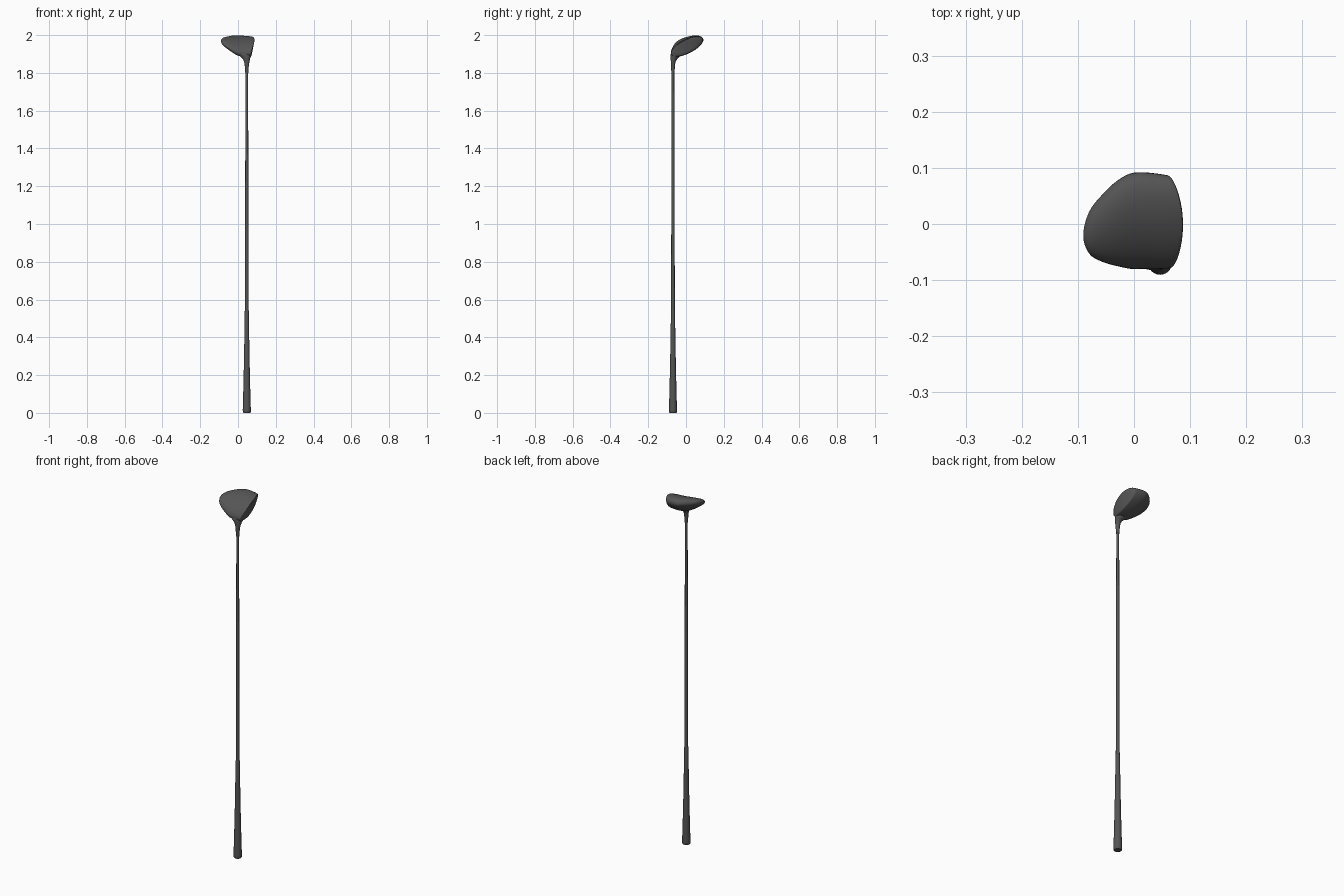
import bpy, bmesh
from math import cos, sin, pi

if "Cube" in bpy.data.objects:
    bpy.data.objects.remove(bpy.data.objects["Cube"])

AX, AY = 0.0465, -0.069  # shaft axis
dark = bpy.data.materials.new("dark_grey")
dark.diffuse_color = (0.09, 0.09, 0.09, 1)
dark.use_nodes = True
dark.node_tree.nodes["Principled BSDF"].inputs["Base Color"].default_value = dark.diffuse_color


def make_loft(name, rings, angle=0.7):
    """Skin a list of closed rings, cap both ends, smooth by angle."""
    bm = bmesh.new()
    loops = [[bm.verts.new(p) for p in r] for r in rings]
    n = len(rings[0])
    for a, b in zip(loops, loops[1:]):
        for i in range(n):
            j = (i + 1) % n
            bm.faces.new((a[i], a[j], b[j], b[i]))
    bm.faces.new(loops[0])
    bm.faces.new(loops[-1])
    bmesh.ops.recalc_face_normals(bm, faces=bm.faces)
    me = bpy.data.meshes.new(name)
    bm.to_mesh(me)
    bm.free()
    me.materials.append(dark)
    ob = bpy.data.objects.new(name, me)
    bpy.context.collection.objects.link(ob)
    bpy.ops.object.select_all(action='DESELECT')
    ob.select_set(True)
    bpy.context.view_layer.objects.active = ob
    bpy.ops.object.shade_smooth_by_angle(angle=angle)
    return ob


def ellipse(cx, cy, z, rx, ry, n=24):
    return [(cx + rx * cos(2 * pi * i / n), cy + ry * sin(2 * pi * i / n), z) for i in range(n)]


def tube(name, profile):
    return make_loft(name, [ellipse(AX, AY, z, r, r) for z, r in profile])


def smooth_rows(rows, steps=3):
    """Catmull-Rom interpolation between rows of numbers."""
    out = []
    for k in range(len(rows) - 1):
        p0, p1 = rows[max(k - 1, 0)], rows[k]
        p2, p3 = rows[k + 1], rows[min(k + 2, len(rows) - 1)]
        for s in range(steps):
            t = s / steps
            out.append([0.5 * (2 * b + (c - a) * t + (2 * a - 5 * b + 4 * c - d) * t * t
                               + (3 * b - a - 3 * c + d) * t ** 3)
                        for a, b, c, d in zip(p0, p1, p2, p3)])
    return out + [list(rows[-1])]


# Grip and shaft
tube("grip", [(0, 0.018), (0.004, 0.021), (0.015, 0.0215), (0.1, 0.019),
              (0.25, 0.0155), (0.4, 0.0128), (0.54, 0.0108), (0.545, 0.0095)])
tube("shaft", [(0.5, 0.0100), (0.9, 0.0092), (1.3, 0.0082), (1.84, 0.0070)])

# Hosel flaring into the head: z, centre x, centre y, radius x, radius y
hosel = [(1.80, AX, AY, 0.0080, 0.0080), (1.84, AX, AY, 0.0110, 0.0110),
         (1.86, AX, -0.0675, 0.0145, 0.0130), (1.875, 0.0440, -0.063, 0.0200, 0.0185),
         (1.89, 0.038, -0.057, 0.0310, 0.0255), (1.90, 0.032, -0.052, 0.0380, 0.0290),
         (1.92, 0.030, -0.045, 0.0340, 0.0270)]
make_loft("hosel", [ellipse(cx, cy, z, rx, ry) for z, cx, cy, rx, ry in smooth_rows(hosel)])

# Head stations from back to face:
# x, centre y, half width, centre z, tilt, sole height, crown depth
stations = [(-0.090, -0.020, 0.008, 1.970, 0.20, 0.004, 0.004),
            (-0.086, -0.018, 0.024, 1.967, 0.24, 0.012, 0.010),
            (-0.076, -0.014, 0.043, 1.963, 0.28, 0.021, 0.016),
            (-0.055, -0.007, 0.061, 1.956, 0.32, 0.031, 0.023),
            (-0.030, 0.001, 0.076, 1.949, 0.36, 0.040, 0.030),
            (0.000, 0.005, 0.085, 1.942, 0.39, 0.045, 0.036),
            (0.030, 0.006, 0.086, 1.939, 0.41, 0.046, 0.039),
            (0.060, 0.005, 0.085, 1.938, 0.41, 0.045, 0.039),
            (0.084, 0.004, 0.083, 1.938, 0.41, 0.042, 0.038)]


def head_ring(s, n=40):
    x, yc, hy, zc, tilt, up, down = s
    w = min(max((x + 0.03) / 0.118, 0), 1)  # face loft and bulge fade out backwards
    ring = []
    for i in range(n):
        a = 2 * pi * i / n
        dy = hy * cos(a)
        y = yc + dy
        z = zc + tilt * dy + (up if sin(a) > 0 else down) * sin(a)
        ring.append((x - w * (0.20 * (1.98 - z) + 1.9 * (y + 0.025) ** 2), y, z))
    return ring


rows = smooth_rows(stations)
# Striking face: rounded rim, then concentric rings inward
last = stations[-1]
for f, x in ((0.975, 0.088), (0.93, 0.0895), (0.6, 0.0895), (0.3, 0.0895), (0.05, 0.0895)):
    rows.append([x, last[1], last[2] * f, last[3], last[4], last[5] * f, last[6] * f])
make_loft("club_head", [head_ring(r) for r in rows])
